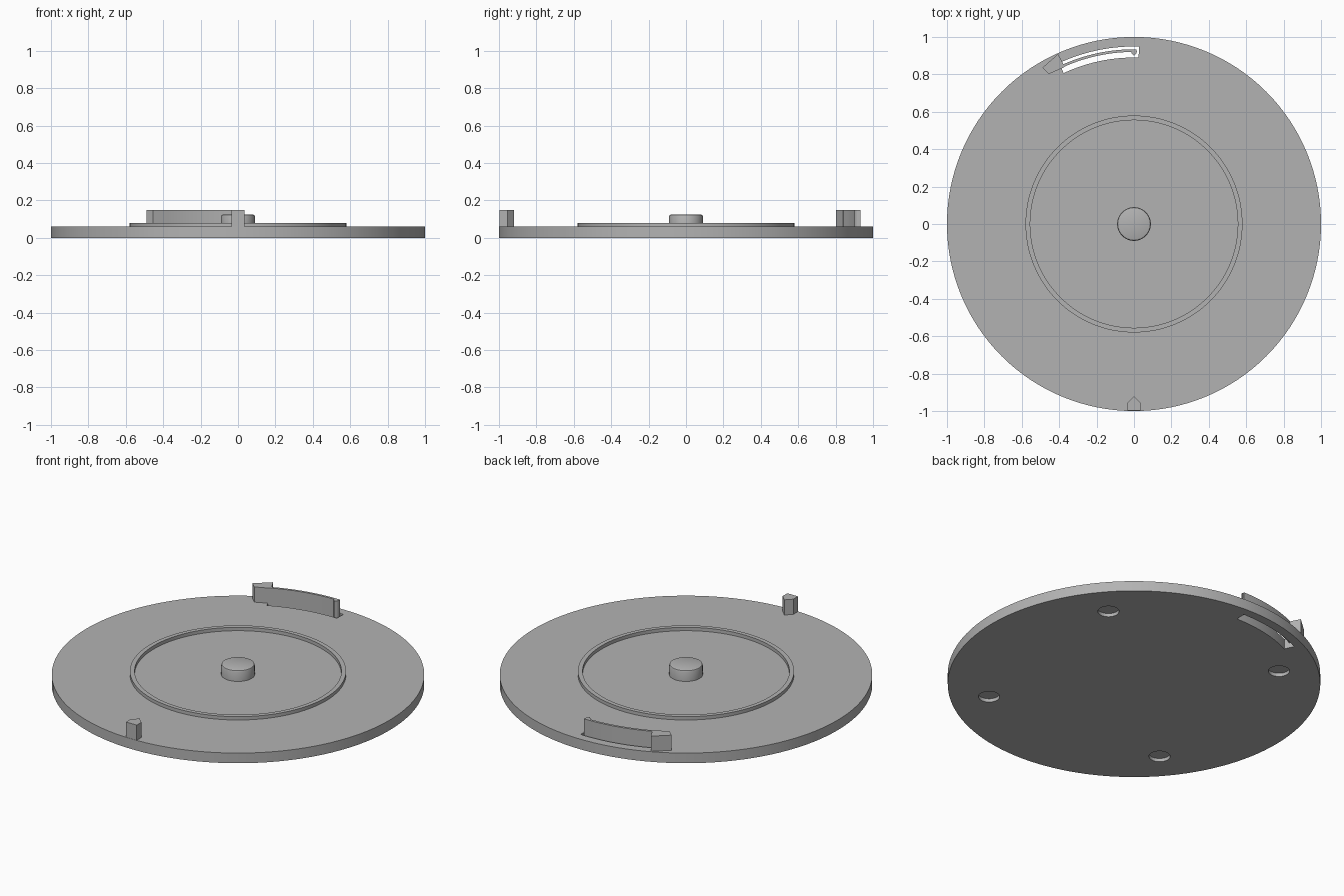
import bpy
import bmesh
from math import sin, cos, radians, tau

cube = bpy.data.objects.get("Cube")
if cube:
    bpy.data.objects.remove(cube, do_unlink=True)

grey = bpy.data.materials.new("plain grey")
grey.use_nodes = True
grey.diffuse_color = (0.45, 0.45, 0.45, 1)
grey.node_tree.nodes["Principled BSDF"].inputs["Base Color"].default_value = grey.diffuse_color


def finish(name, bm):
    bmesh.ops.recalc_face_normals(bm, faces=bm.faces)
    mesh = bpy.data.meshes.new(name)
    bm.to_mesh(mesh)
    bm.free()
    mesh.materials.append(grey)
    obj = bpy.data.objects.new(name, mesh)
    bpy.context.collection.objects.link(obj)
    return obj


def prism(name, outline, z0, z1):
    """Upright solid from a flat outline."""
    bm = bmesh.new()
    base = bm.faces.new([bm.verts.new((x, y, z0)) for x, y in outline])
    top = bmesh.ops.extrude_face_region(bm, geom=[base])["geom"]
    bmesh.ops.translate(bm, vec=(0, 0, z1 - z0),
                        verts=[v for v in top if isinstance(v, bmesh.types.BMVert)])
    return finish(name, bm)


def arc(r, a0, a1, steps=24):
    """Points along an arc, in degrees from the back towards the right."""
    angles = [radians(a0 + (a1 - a0) * i / steps) for i in range(steps + 1)]
    return [(-r * sin(a), r * cos(a)) for a in angles]


def circle(r, cx=0, cy=0, n=128):
    return [(cx + r * cos(tau * i / n), cy + r * sin(tau * i / n)) for i in range(n)]


def cut(target, cutter):
    mod = target.modifiers.new("cut", 'BOOLEAN')
    mod.operation = 'DIFFERENCE'
    mod.solver = 'EXACT'
    mod.object = cutter
    bpy.context.view_layer.objects.active = target
    bpy.ops.object.modifier_apply(modifier=mod.name)
    bpy.data.objects.remove(cutter, do_unlink=True)


def smooth(obj):
    bpy.ops.object.select_all(action='DESELECT')
    obj.select_set(True)
    bpy.context.view_layer.objects.active = obj
    bpy.ops.object.shade_smooth_by_angle(angle=radians(30))


PLATE = 0.06
TOP = 0.15

# Round base plate with a curved spring slot and four shallow magnet recesses
plate = prism("base_plate", circle(1), 0, PLATE)
cut(plate, prism("slot_cutter", arc(0.89, -1.6, 25) + arc(0.949, 25, -1.6), -0.1, 0.2))
for k in range(4):
    a = radians(40 + 90 * k)
    cut(plate, prism("recess_cutter", circle(0.057, 0.79 * cos(a), 0.79 * sin(a), 48), -0.1, 0.02))
smooth(plate)

# Raised ring
ring = prism("raised_ring", circle(0.58), PLATE - 0.005, 0.08)
cut(ring, prism("ring_cutter", circle(0.555), 0, 0.2))
smooth(ring)

# Centre knob with a softened top edge, made from stacked rings
bm = bmesh.new()
profile = [(0.09, PLATE - 0.005), (0.09, 0.115), (0.087, 0.122), (0.08, 0.125)]
loops = [[bm.verts.new((x, y, z)) for x, y in circle(r, n=64)] for r, z in profile]
for low, high in zip(loops, loops[1:]):
    for i in range(64):
        j = (i + 1) % 64
        bm.faces.new((low[i], low[j], high[j], high[i]))
bm.faces.new(loops[0])
bm.faces.new(loops[-1])
smooth(finish("centre_knob", bm))

# Pointed marker post at the front rim
prism("marker_post", [(-0.035, -0.998), (0.035, -0.998), (0.035, -0.955),
                      (0, -0.92), (-0.035, -0.955)], PLATE - 0.005, TOP)

# Flexible arm standing in the slot, its anchor block and its pointed catch
smooth(prism("spring_arm", arc(0.92, -0.8, 26) + arc(0.934, 26, -0.8), 0.03, TOP))
prism("arm_anchor", [(-0.49, 0.835), (-0.455, 0.802), (-0.37, 0.84), (-0.406, 0.909)],
      PLATE - 0.005, TOP)
prism("arm_catch", [(-0.016, 0.925), (-0.012, 0.912), (0, 0.9), (0.012, 0.912), (0.016, 0.925)],
      0.03, TOP)
